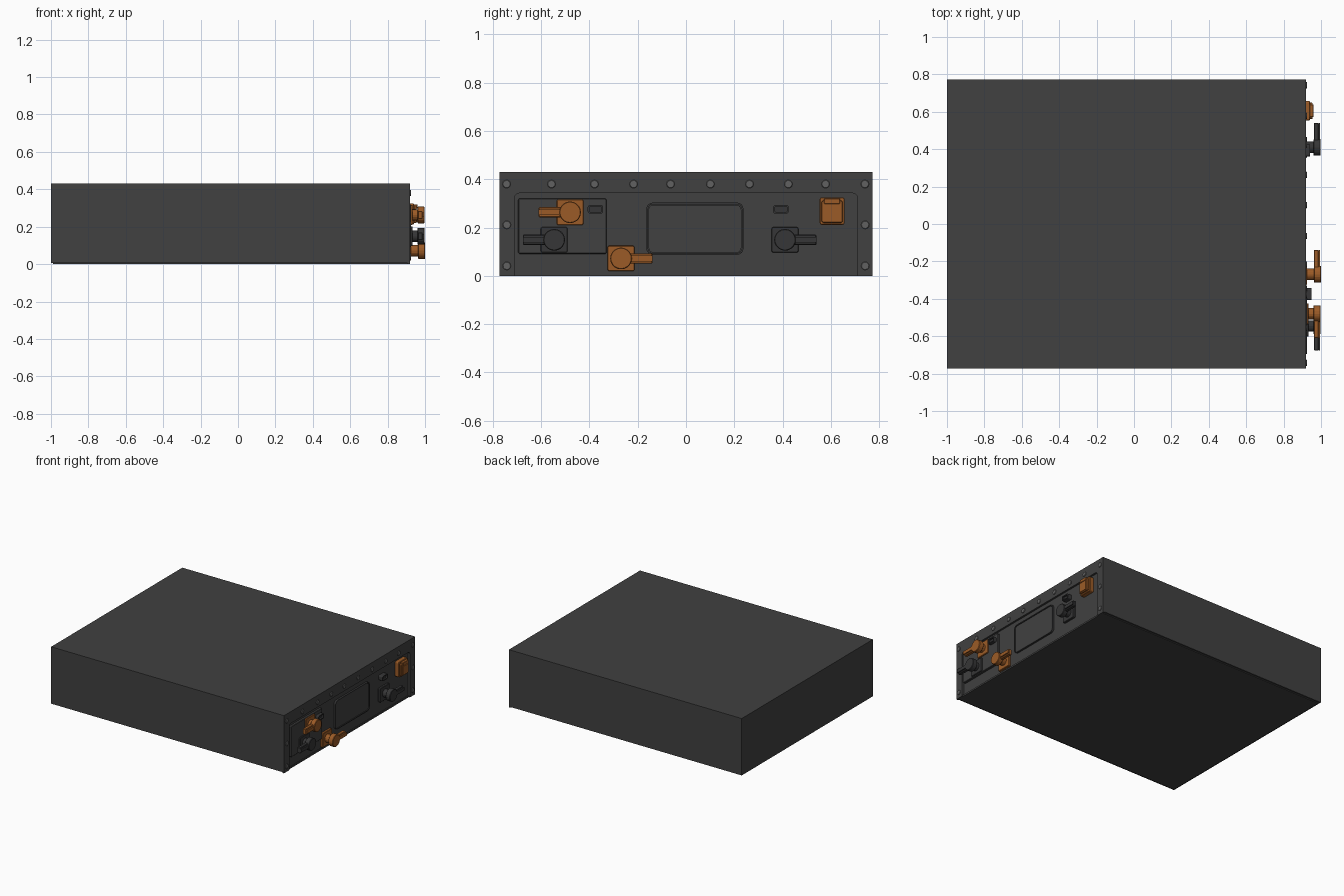
import bpy, math
from math import cos, sin, pi

if "Cube" in bpy.data.objects:
    bpy.data.objects.remove(bpy.data.objects["Cube"])


def material(name, rgb):
    m = bpy.data.materials.new(name)
    m.diffuse_color = (*rgb, 1)
    m.use_nodes = True
    m.node_tree.nodes["Principled BSDF"].inputs["Base Color"].default_value = m.diffuse_color
    return m


CASE = material("case_grey", (0.052, 0.052, 0.052))
DARK = material("dark_plastic", (0.037, 0.037, 0.038))
STEEL = material("bolt_steel", (0.12, 0.12, 0.12))
ORANGE = material("orange_plastic", (0.33, 0.105, 0.02))

FACE, PANEL = 0.92, 0.906      # front flange plane and recessed panel plane


def prism(name, pts, x0, x1, mat, bevel=0.0):
    """Extrude a (y, z) outline from x0 to x1."""
    n = len(pts)
    verts = [(x, y, z) for x in (x0, x1) for y, z in pts]
    faces = [tuple(reversed(range(n))), tuple(range(n, 2 * n))]
    faces += [(i, (i + 1) % n, n + (i + 1) % n, n + i) for i in range(n)]
    me = bpy.data.meshes.new(name)
    me.from_pydata(verts, [], faces)
    me.materials.append(mat)
    ob = bpy.data.objects.new(name, me)
    bpy.context.collection.objects.link(ob)
    if bevel:
        b = ob.modifiers.new("bevel", 'BEVEL')
        b.width, b.segments = bevel, 1
        b.limit_method, b.angle_limit = 'ANGLE', math.radians(40)
    return ob


def rounded(y0, y1, z0, z1, r=0.0, seg=4):
    """Counter-clockwise rectangle outline with rounded corners."""
    if r == 0:
        return [(y0, z0), (y1, z0), (y1, z1), (y0, z1)]
    pts = []
    for k, (cy, cz) in enumerate([(y1 - r, z1 - r), (y0 + r, z1 - r),
                                  (y0 + r, z0 + r), (y1 - r, z0 + r)]):
        for i in range(seg + 1):
            a = (k + i / seg) * pi / 2
            pts.append((cy + r * cos(a), cz + r * sin(a)))
    return pts


def circle(y, z, r, n=16):
    return [(y + r * cos(2 * pi * i / n), z + r * sin(2 * pi * i / n)) for i in range(n)]


def ring(name, outer, inner, x0, x1, mat):
    """Raised rim between two outlines with matching point counts."""
    n = len(outer)
    verts = [(x, y, z) for x in (x0, x1) for o in (outer, inner) for y, z in o]
    faces = []
    for i in range(n):
        j = (i + 1) % n
        faces += [(i, j, 2 * n + j, 2 * n + i),
                  (n + j, n + i, 3 * n + i, 3 * n + j),
                  (2 * n + i, 2 * n + j, 3 * n + j, 3 * n + i),
                  (j, i, n + i, n + j)]
    me = bpy.data.meshes.new(name)
    me.from_pydata(verts, [], faces)
    me.materials.append(mat)
    ob = bpy.data.objects.new(name, me)
    bpy.context.collection.objects.link(ob)


# main case and its slightly inset floor plate
prism("case_body", rounded(-0.772, 0.772, 0.006, 0.43), -1.0, PANEL, CASE)
prism("floor_plate", rounded(-0.76, 0.76, 0, 0.006), -0.99, PANEL, CASE)

# front flange: inverted U with rounded inner corners
r = 0.02
arch = [(-0.772, 0), (-0.71, 0)]
arch += [(-0.71 + r - r * cos(t * pi / 8), 0.342 - r + r * sin(t * pi / 8)) for t in range(5)]
arch += [(0.71 - r + r * sin(t * pi / 8), 0.342 - r + r * cos(t * pi / 8)) for t in range(5)]
arch += [(0.71, 0), (0.772, 0), (0.772, 0.43), (-0.772, 0.43)]
prism("front_flange", arch, PANEL, FACE, CASE)
prism("panel_bottom_lip", rounded(-0.71, 0.71, 0.0, 0.012), PANEL, PANEL + 0.006, CASE)

# flange bolts
spots = [(y, 0.38) for y in (-0.743, -0.557, -0.379, -0.217, -0.064,
                             0.101, 0.263, 0.424, 0.578, 0.741)]
spots += [(s * 0.742, z) for s in (-1, 1) for z in (0.211, 0.041)]
for y, z in spots:
    prism("flange_bolt", circle(y, z, 0.017, 12), FACE, FACE + 0.006, STEEL, 0.002)

# raised cover plate on the left and rimmed service cover in the middle
prism("left_cover", rounded(-0.695, -0.329, 0.091, 0.32, 0.006, 2), PANEL, FACE + 0.006, CASE, 0.003)
prism("service_cover", rounded(-0.155, 0.229, 0.096, 0.294, 0.02), PANEL, PANEL + 0.01, CASE)
ring("service_cover_rim", rounded(-0.164, 0.238, 0.087, 0.303, 0.026),
     rounded(-0.157, 0.231, 0.094, 0.296, 0.02), PANEL, FACE, DARK)


def connector(name, y, z, side, mat, base):
    """Square-based plug with round stem, disc head and side lever."""
    prism(name + "_base", rounded(y - 0.056, y + 0.056, z - 0.053, z + 0.053, 0.005, 1),
          PANEL, base, mat, 0.003)
    prism(name + "_stem", circle(y, z, 0.03), base, 0.962, mat)
    prism(name + "_head", circle(y, z, 0.045, 20), 0.96, 0.997, mat, 0.003)
    a, b = sorted((y, y + side * 0.13))
    prism(name + "_lever", rounded(a, b, z - 0.021, z + 0.021), 0.962, 0.986, mat, 0.003)
    prism(name + "_lever_rib", rounded(a, b, z - 0.012, z + 0.012), 0.986, 0.995, mat)


connector("upper_left_plug", -0.48, 0.263, -1, ORANGE, 0.934)
connector("lower_left_plug", -0.546, 0.149, -1, DARK, 0.934)
connector("bottom_plug", -0.269, 0.072, 1, ORANGE, 0.925)
connector("right_plug", 0.41, 0.149, 1, DARK, 0.925)
bpy.data.objects["bottom_plug_head"].scale.x = 1.003

# small signal sockets
for y, x in ((-0.375, 0.95), (0.393, 0.94)):
    o = rounded(y - 0.032, y + 0.032, 0.257, 0.294, 0.01, 3)
    i = rounded(y - 0.025, y + 0.025, 0.264, 0.287, 0.006, 3)
    ring("signal_socket_shell", o, i, PANEL, x, DARK)
    prism("signal_socket_core", i, PANEL, x - 0.012, DARK)

# orange square disconnect with framed, ribbed cap
prism("disconnect_base", rounded(0.553, 0.657, 0.211, 0.325, 0.006, 1), PANEL, 0.94, ORANGE, 0.003)
prism("disconnect_cap", rounded(0.561, 0.649, 0.219, 0.312, 0.006, 1), 0.94, 0.955, ORANGE, 0.003)
prism("disconnect_centre", rounded(0.575, 0.635, 0.226, 0.292), 0.955, 0.96, ORANGE)
prism("disconnect_latch", rounded(0.572, 0.638, 0.298, 0.32), 0.94, 0.96, ORANGE, 0.002)
